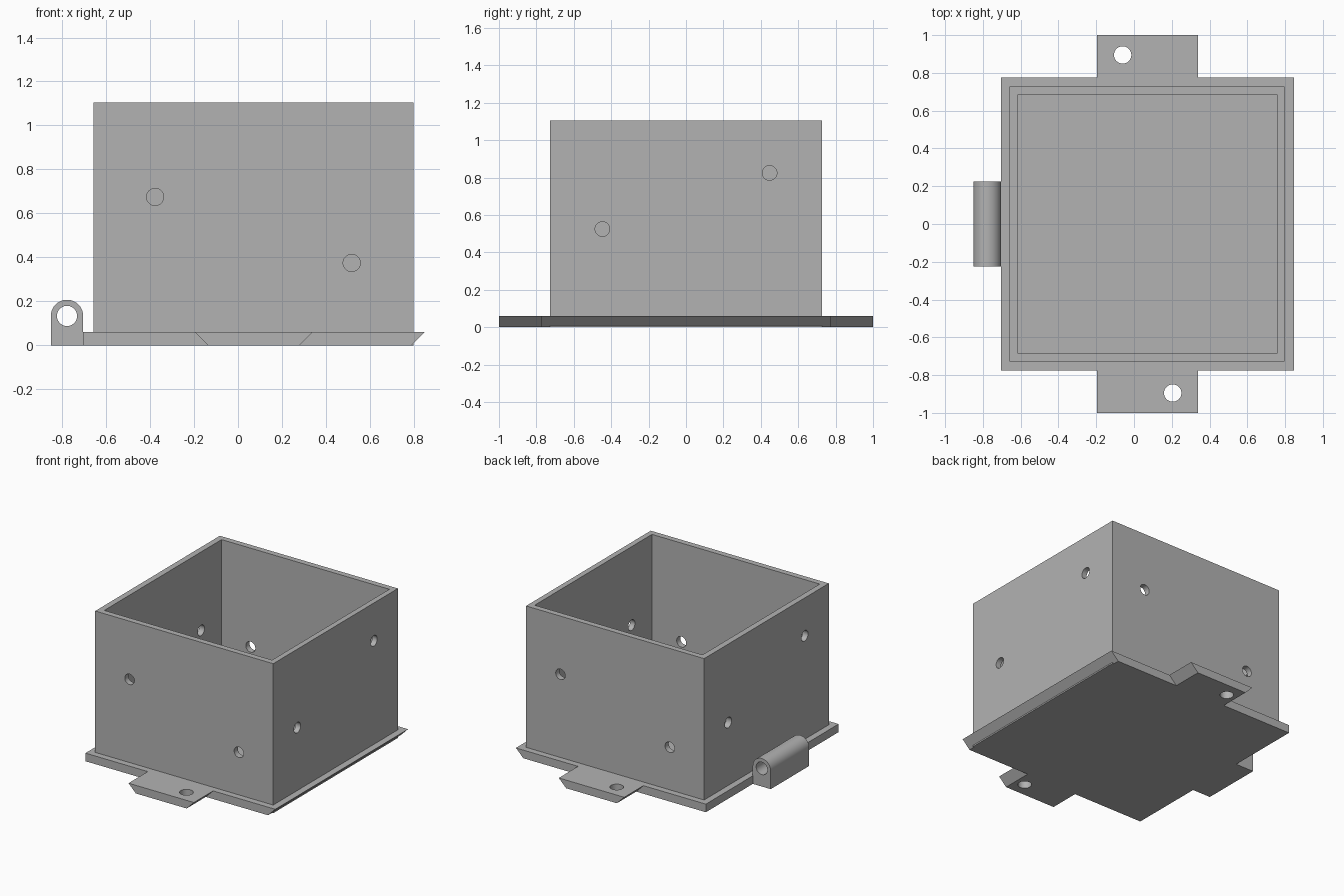
import bpy, bmesh, math
from mathutils import Matrix

if "Cube" in bpy.data.objects:
    bpy.data.objects.remove(bpy.data.objects["Cube"])

grey = bpy.data.materials.new("plain_grey")
grey.diffuse_color = (0.45, 0.45, 0.45, 1)
grey.use_nodes = True
grey.node_tree.nodes["Principled BSDF"].inputs["Base Color"].default_value = grey.diffuse_color


def prism(name, profile, y0, y1):
    """Extrude an XZ profile along Y."""
    bm = bmesh.new()
    face = bm.faces.new([bm.verts.new((x, y0, z)) for x, z in profile])
    ext = bmesh.ops.extrude_face_region(bm, geom=[face])
    verts = [v for v in ext["geom"] if isinstance(v, bmesh.types.BMVert)]
    bmesh.ops.translate(bm, verts=verts, vec=(0, y1 - y0, 0))
    bmesh.ops.recalc_face_normals(bm, faces=bm.faces)
    return finish(name, bm)


def block(name, x0, x1, y0, y1, z0, z1):
    return prism(name, [(x0, z0), (x1, z0), (x1, z1), (x0, z1)], y0, y1)


def rod(centre, axis, radius, length):
    """Round cutter along X, Y or Z."""
    bm = bmesh.new()
    turn = {"X": Matrix.Rotation(math.pi / 2, 4, "Y"),
            "Y": Matrix.Rotation(math.pi / 2, 4, "X"),
            "Z": Matrix()}[axis]
    bmesh.ops.create_cone(bm, cap_ends=True, segments=32, radius1=radius, radius2=radius,
                          depth=length, matrix=Matrix.Translation(centre) @ turn)
    return finish("hole_cutter", bm)


def finish(name, bm):
    mesh = bpy.data.meshes.new(name)
    bm.to_mesh(mesh)
    bm.free()
    mesh.materials.append(grey)
    obj = bpy.data.objects.new(name, mesh)
    bpy.context.collection.objects.link(obj)
    return obj


def combine(obj, other, operation):
    """Apply a boolean and discard the helper."""
    mod = obj.modifiers.new("combine", "BOOLEAN")
    mod.operation, mod.solver, mod.object = operation, "EXACT", other
    bpy.context.view_layer.objects.active = obj
    bpy.ops.object.modifier_apply(modifier=mod.name)
    bpy.data.objects.remove(other)


def smooth(obj):
    bpy.ops.object.select_all(action="DESELECT")
    obj.select_set(True)
    bpy.context.view_layer.objects.active = obj
    bpy.ops.object.shade_smooth_by_angle(angle=math.radians(30))


T = 0.06                                    # plate thickness
X0, X1, Y1, TOP = -0.658, 0.798, 0.728, 1.105   # box outside

# Base plate with one bevelled side, and dovetail mounting tabs
box = prism("enclosure_box", [(-0.705, 0), (0.788, 0), (0.848, T), (-0.705, T)], -0.775, 0.775)
tabs = prism("tabs", [(-0.135, 0), (0.28, 0), (0.34, T), (-0.195, T)], -1, 1)
combine(box, tabs, "UNION")

# Open-topped box
combine(box, block("shell", X0, X1, -Y1, Y1, 0, TOP), "UNION")
combine(box, block("cavity", -0.614, 0.758, -0.685, 0.685, T, TOP + 0.2), "DIFFERENCE")

# Tab screw holes
for x, y in ((-0.06, 0.895), (0.205, -0.895)):
    combine(box, rod((x, y, T / 2), "Z", 0.046, 0.3), "DIFFERENCE")

# Wall holes, repeated by a half turn on the opposite walls
cx = (X0 + X1) / 2
for s in (1, -1):
    for dx, z in ((-0.447, 0.675), (0.447, 0.375)):
        combine(box, rod((cx + s * dx, -s * 0.706, z), "Y", 0.039, 0.2), "DIFFERENCE")
    for dy, z in ((0.447, 0.825), (-0.447, 0.525)):
        combine(box, rod((cx + s * 0.708, s * dy, z), "X", 0.039, 0.2), "DIFFERENCE")
smooth(box)

# Hinge knuckle with a round top and a pin hole
hx, hz, r = -0.7775, 0.134, 0.0735
arch = [(hx + r * math.cos(math.pi * i / 24), hz + r * math.sin(math.pi * i / 24)) for i in range(25)]
knuckle = prism("hinge_knuckle", [(hx - r, 0), (hx + r, 0)] + arch, -0.224, 0.226)
combine(knuckle, rod((hx, 0, hz), "Y", 0.046, 1), "DIFFERENCE")
smooth(knuckle)
